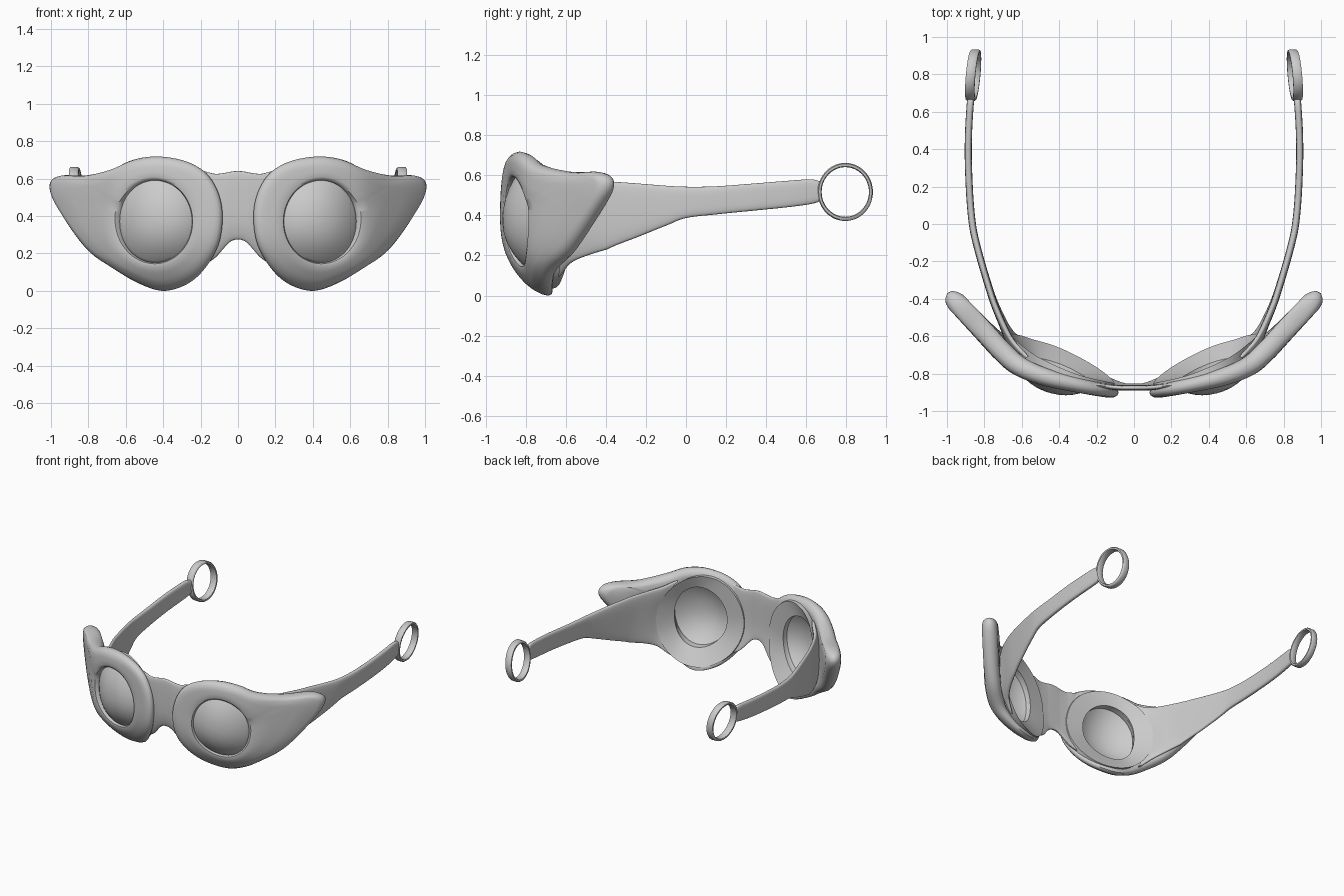
import bpy, bmesh, math
from mathutils import Vector

cube = bpy.data.objects.get("Cube")
if cube:
    bpy.data.objects.remove(cube)

grey = bpy.data.materials.new("soft_grey")
grey.use_nodes = True
grey.diffuse_color = (0.6, 0.6, 0.6, 1)
grey.node_tree.nodes["Principled BSDF"].inputs["Base Color"].default_value = (0.6, 0.6, 0.6, 1)


def spline(points, steps, closed=False):
    """Catmull-Rom samples through the points."""
    pts = [Vector(p) for p in points]
    n = len(pts)
    get = (lambda i: pts[i % n]) if closed else (lambda i: pts[max(0, min(n - 1, i))])
    out = []
    for i in range(n if closed else n - 1):
        a, b, c, d = (get(i + k) for k in (-1, 0, 1, 2))
        for s in range(steps):
            t = s / steps
            out.append(b + (c - a) * (t / 2) + (a * 2 - b * 5 + c * 4 - d) * (t * t / 2)
                       + (b * 3 - a - c * 3 + d) * (t ** 3 / 2))
    if not closed:
        out.append(pts[-1])
    return out


def skin(name, loops, side=1, wrap=False, caps=False):
    """Join closed loops of points into a smooth surface; side -1 mirrors it."""
    bm = bmesh.new()
    rows = [[bm.verts.new((p[0] * side, p[1], p[2])) for p in loop] for loop in loops]
    n = len(rows[0])
    for i in range(len(rows) if wrap else len(rows) - 1):
        a, b = rows[i], rows[(i + 1) % len(rows)]
        for j in range(n):
            bm.faces.new((a[j], a[(j + 1) % n], b[(j + 1) % n], b[j]))
    if caps:
        bm.faces.new(rows[0])
        bm.faces.new(rows[-1])
    bmesh.ops.recalc_face_normals(bm, faces=bm.faces)
    mesh = bpy.data.meshes.new(name)
    bm.to_mesh(mesh)
    bm.free()
    mesh.materials.append(grey)
    obj = bpy.data.objects.new(name, mesh)
    bpy.context.collection.objects.link(obj)
    bpy.ops.object.select_all(action='DESELECT')
    obj.select_set(True)
    bpy.context.view_layer.objects.active = obj
    bpy.ops.object.shade_smooth_by_angle(angle=math.radians(50))


# Curves of the front shell and of the rear rim as seen from above
FRONT = spline([(0, -.938), (.12, -.931), (.3, -.902), (.5, -.86), (.65, -.8),
                (.75, -.715), (.85, -.605), (1.06, -.385)], 10)
REAR = spline([(0, -.868), (.1, -.852), (.3, -.805), (.5, -.718), (.6, -.648),
               (.67, -.58), (.75, -.42)], 10)


def lookup(curve, x):
    for a, b in zip(curve, curve[1:]):
        if x <= b.x:
            return a.y + (b.y - a.y) * (x - a.x) / (b.x - a.x)
    return curve[-1].y


def rear_lean(z):
    return .125 * (max(0, .42 - z) / .42) ** 2


def surface(x, z, depth):
    """Point at a depth (0 front, 1 back) inside the curved front shell."""
    slope = (lookup(FRONT, x + .05) - lookup(FRONT, x - .05)) / .1
    normal = Vector((-slope, 1, 0)).normalized()
    thick = .065 + .045 * min(1, max(0, (x - .1) / .6))
    y = lookup(FRONT, x) + .15 * (max(0, .42 - z) / .42) ** 2.8
    return Vector((x, y, z)) + normal * thick * depth


OUTLINE = spline([(.085, .38), (.1, .5), (.15, .6), (.22, .662), (.32, .702), (.45, .718),
                  (.58, .7), (.71, .65), (.85, .617), (.975, .617), (1.028, .585), (1.024, .51),
                  (.965, .4), (.885, .28), (.81, .195), (.715, .13), (.57, .05), (.42, .0),
                  (.29, .03), (.19, .11), (.11, .24)], 5, closed=True)
CENTRE = Vector((.45, .37))

# Frame cross-section: (fraction from hole to edge, inset from edge, depth)
SECTION = [(0, 0, .3), (.04, 0, .08), (.15, 0, 0), (.35, 0, 0), (.6, 0, 0), (1, .042, .03),
           (1, .02, .1), (1, .006, .27), (1, 0, .5), (1, .006, .73), (1, .02, .9),
           (1, .042, 1), (.6, 0, 1), (.35, 0, 1), (.12, 0, 1), (.03, 0, .93), (0, 0, .8)]


def frame(name, side):
    loops = []
    for edge in OUTLINE:
        out = (edge - CENTRE).normalized()
        hole = CENTRE + out / math.hypot(out.x / .2, out.y / .22)
        loop = []
        for t, inset, depth in SECTION:
            p = hole.lerp(edge, t) - out * inset
            loop.append(surface(p.x, p.y, depth))
        loops.append(loop)
    skin(name, loops, side, wrap=True)


def eye_cup(name, side):
    # Bowl behind the frame, from the oval rear rim in to the lens hole
    loops = []
    for k in range(64):
        c, s = math.cos(math.tau * k / 64), math.sin(math.tau * k / 64)
        x, z = .385 + .28 * c, .36 + .325 * s
        rim = Vector((x, lookup(REAR, x) + rear_lean(z), z))
        hole = surface(CENTRE.x + .2 * c, CENTRE.y + .22 * s, 1.04)
        lip = surface(CENTRE.x + .2 * c, CENTRE.y + .22 * s, .75)
        root = surface(x, z, .5)
        loops.append([root, root.lerp(rim, .6), rim, rim.lerp(hole, .1),
                      rim.lerp(hole, .55), hole, lip])
    skin(name, loops, side, wrap=True)


def lens(name, side):
    # Thin domed disc, convex to the front and hollow behind
    loops = []
    radii = [.02, .2, .4, .6, .8, .93, 1]
    for r, back in [(r, 0) for r in radii] + [(r, .018) for r in reversed(radii)]:
        loop = []
        for k in range(40):
            a = math.tau * k / 40
            x = CENTRE.x + .204 * r * math.cos(a)
            z = CENTRE.y + .224 * r * math.sin(a)
            p = surface(x, z, .33)
            p.y += back - .062 * (1 - r ** 2.3)
            loop.append(p)
        loops.append(loop)
    skin(name, loops, side, caps=True)


def strip(name, stations, thick, side=1, pull=0):
    """Sweep a tall rounded section along (x, y, bottom, top); pull hollows the start."""
    path = spline(stations, 6)
    loops = []
    for i, s in enumerate(path):
        step = path[min(i + 1, len(path) - 1)] - path[max(i - 1, 0)]
        normal = Vector((step.y, -step.x, 0)).normalized()
        mid, half = (s[2] + s[3]) / 2, (s[3] - s[2]) / 2
        hollow = pull * max(0, 1 - i / 12)
        loop = []
        for k in range(32):
            a = math.tau * k / 32
            c, d = math.cos(a), math.sin(a)
            v = math.copysign(abs(d) ** .6, d)
            z = mid + half * v
            w = thick / 2 * math.copysign(abs(c) ** .6, c)
            x = s[0] - hollow * v * v
            y = s[1] + lookup(REAR, x) - lookup(REAR, s[0])
            loop.append(Vector((x, y + rear_lean(z), z)) + normal * w)
        loops.append(loop)
    skin(name, loops, side, caps=True)


def ring(name, side):
    # Flat band at the end of the arm, turned inwards and leaning out at the top
    loops = []
    for k in range(48):
        a = math.tau * k / 48
        loop = []
        for r, w in [(.118, -.018), (.122, -.025), (.133, -.025), (.138, -.018),
                     (.138, .018), (.133, .025), (.122, .025), (.118, .018)]:
            y, z = r * math.cos(a), 1.05 * r * math.sin(a)
            loop.append(Vector((.86 + w - .09 * y + .1 * z, .795 + y, .517 + z)))
        loops.append(loop)
    skin(name, loops, side, wrap=True)


# Nose bridge
half = [(.22, -.86, .16, .65), (.17, -.865, .15, .637), (.12, -.872, .178, .625),
        (.06, -.876, .245, .632), (.03, -.876, .268, .638)]
strip("nose_bridge", half + [(0, -.876, .274, .64)]
      + [(-x, y, b, t) for x, y, b, t in reversed(half)], .03)

# Arm from the rear rim of the cup back to the ring
ARM = [(.68, -.603, .09, .63), (.705, -.535, .16, .59),
       (.75, -.42, .23, .573), (.803, -.25, .293, .56), (.844, -.1, .35, .548),
       (.864, 0, .387, .543), (.878, .15, .405, .545), (.886, .35, .425, .56),
       (.884, .5, .44, .572), (.877, .62, .456, .58), (.873, .668, .47, .57)]

for label, side in (("left", 1), ("right", -1)):
    frame(label + "_frame", side)
    eye_cup(label + "_eye_cup", side)
    lens(label + "_lens", side)
    strip(label + "_arm", ARM, .038, side, pull=.11)
    ring(label + "_ring", side)
